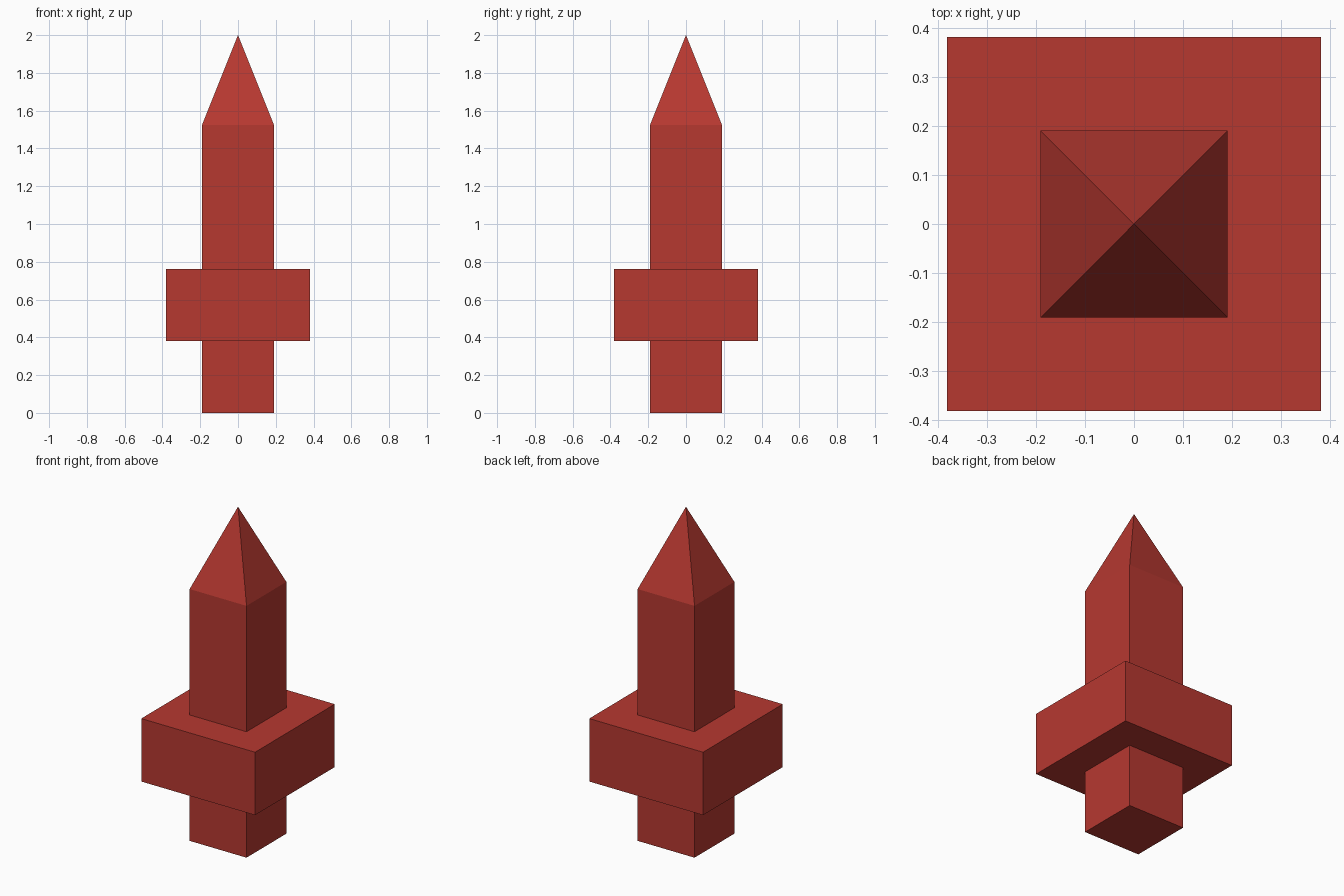
import bpy, bmesh

if "Cube" in bpy.data.objects:
    bpy.data.objects.remove(bpy.data.objects["Cube"])

U = 2 / 5.25  # shaft width, the module for every size

red = bpy.data.materials.new("red")
red.diffuse_color = (0.47, 0.04, 0.03, 1)
red.use_nodes = True
red.node_tree.nodes["Principled BSDF"].inputs["Base Color"].default_value = red.diffuse_color

# Square profile from the base up: (half width, height)
profile = [(U / 2, 0), (U / 2, U), (U, U), (U, 2 * U), (U / 2, 2 * U), (U / 2, 4 * U)]

bm = bmesh.new()
rings = [[bm.verts.new((sx * h, sy * h, z)) for sx, sy in ((-1, -1), (1, -1), (1, 1), (-1, 1))]
         for h, z in profile]

# Shaft and collar walls
for low, high in zip(rings, rings[1:]):
    for i in range(4):
        j = (i + 1) % 4
        bm.faces.new((low[i], low[j], high[j], high[i]))

# Base cap and pyramid tip
bm.faces.new(rings[0][::-1])
apex = bm.verts.new((0, 0, 2))
for i in range(4):
    bm.faces.new((rings[-1][i], rings[-1][(i + 1) % 4], apex))

bmesh.ops.recalc_face_normals(bm, faces=bm.faces)
mesh = bpy.data.meshes.new("collared_spike")
bm.to_mesh(mesh)
bm.free()
mesh.materials.append(red)
bpy.context.collection.objects.link(bpy.data.objects.new("collared_spike", mesh))
